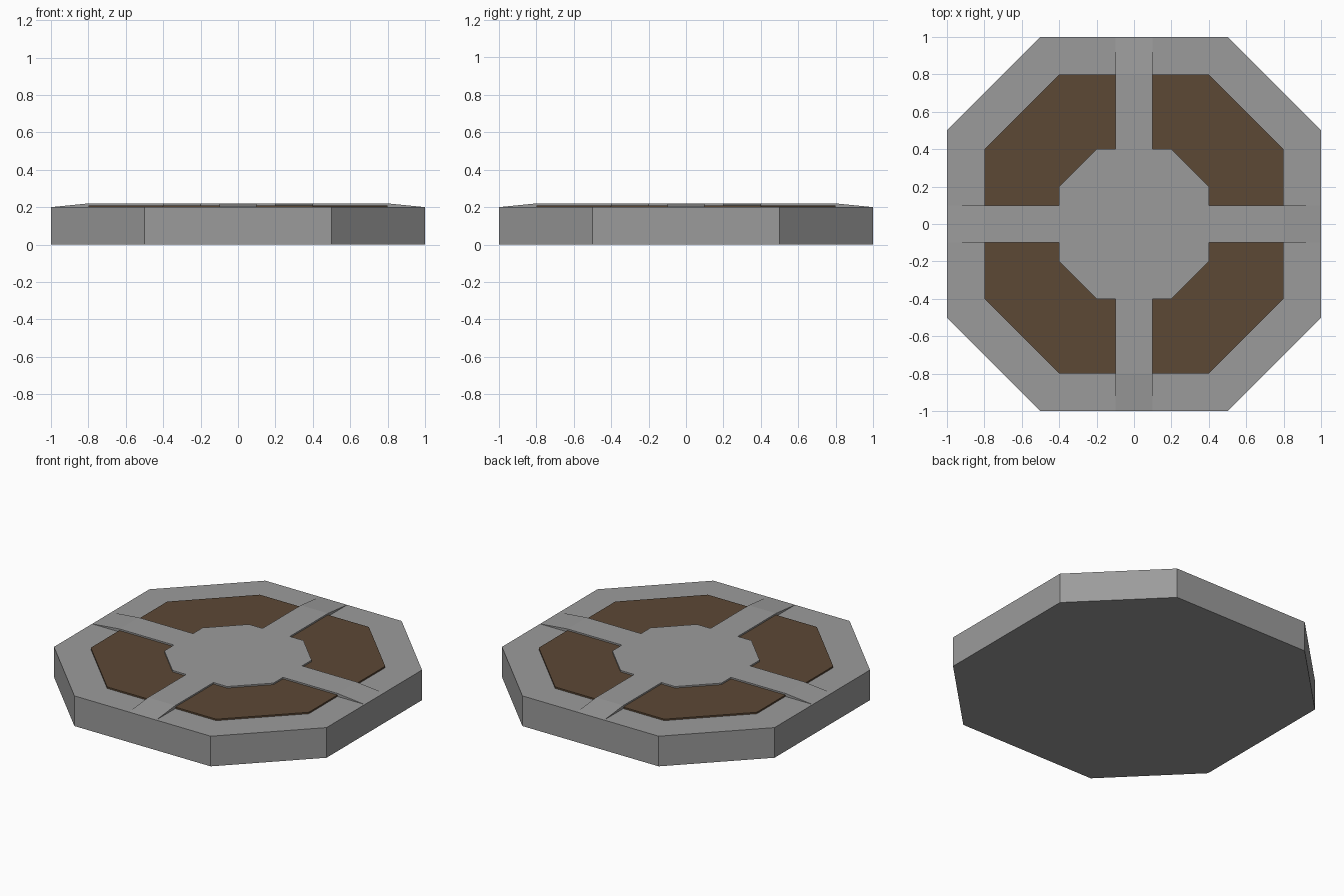
import bpy, bmesh, math
from mathutils import Matrix, Vector

if "Cube" in bpy.data.objects:
    bpy.data.objects.remove(bpy.data.objects["Cube"])


def material(name, rgb):
    m = bpy.data.materials.new(name)
    m.diffuse_color = (*rgb, 1)
    m.use_nodes = True
    m.node_tree.nodes["Principled BSDF"].inputs["Base Color"].default_value = m.diffuse_color
    return m


stone = material("grey stone", (0.33, 0.33, 0.33))
soil = material("brown soil", (0.107, 0.065, 0.036))


def prism(bm, points, offset):
    """Extrude a closed flat outline along an offset."""
    face = bm.faces.new([bm.verts.new(p) for p in points])
    ext = bmesh.ops.extrude_face_region(bm, geom=[face], use_keep_orig=True)
    moved = [g for g in ext["geom"] if isinstance(g, bmesh.types.BMVert)]
    bmesh.ops.translate(bm, verts=moved, vec=Vector(offset))


def finish(bm, name, mat):
    bmesh.ops.recalc_face_normals(bm, faces=bm.faces)
    mesh = bpy.data.meshes.new(name)
    bm.to_mesh(mesh)
    bm.free()
    mesh.materials.append(mat)
    ob = bpy.data.objects.new(name, mesh)
    bpy.context.collection.objects.link(ob)
    return ob


def octagon_slab(name, r, z0, z1, mat):
    """Octagon with long flats of length r, reaching r on each axis."""
    h = r / 2
    outline = [(r, -h), (r, h), (h, r), (-h, r), (-r, h), (-r, -h), (-h, -r), (h, -r)]
    bm = bmesh.new()
    prism(bm, [(x, y, z0) for x, y in outline], (0, 0, z1 - z0))
    return finish(bm, name, mat)


# stacked octagons: slab, planting bed, middle plate
octagon_slab("base_slab", 1.0, 0.0, 0.2, stone)
octagon_slab("soil_bed", 0.8, 0.2, 0.21, soil)
octagon_slab("centre_plate", 0.4, 0.2, 0.22, stone)

# four paths that ramp down to the slab edge
for i, side in enumerate(("right", "back", "left", "front")):
    bm = bmesh.new()
    profile = [(0.4, 0.2), (1.0, 0.2), (0.8, 0.22), (0.4, 0.22)]
    prism(bm, [(x, -0.1, z) for x, z in profile], (0, 0.2, 0))
    bm.transform(Matrix.Rotation(i * math.pi / 2, 4, 'Z'))
    finish(bm, "path_" + side, stone)
